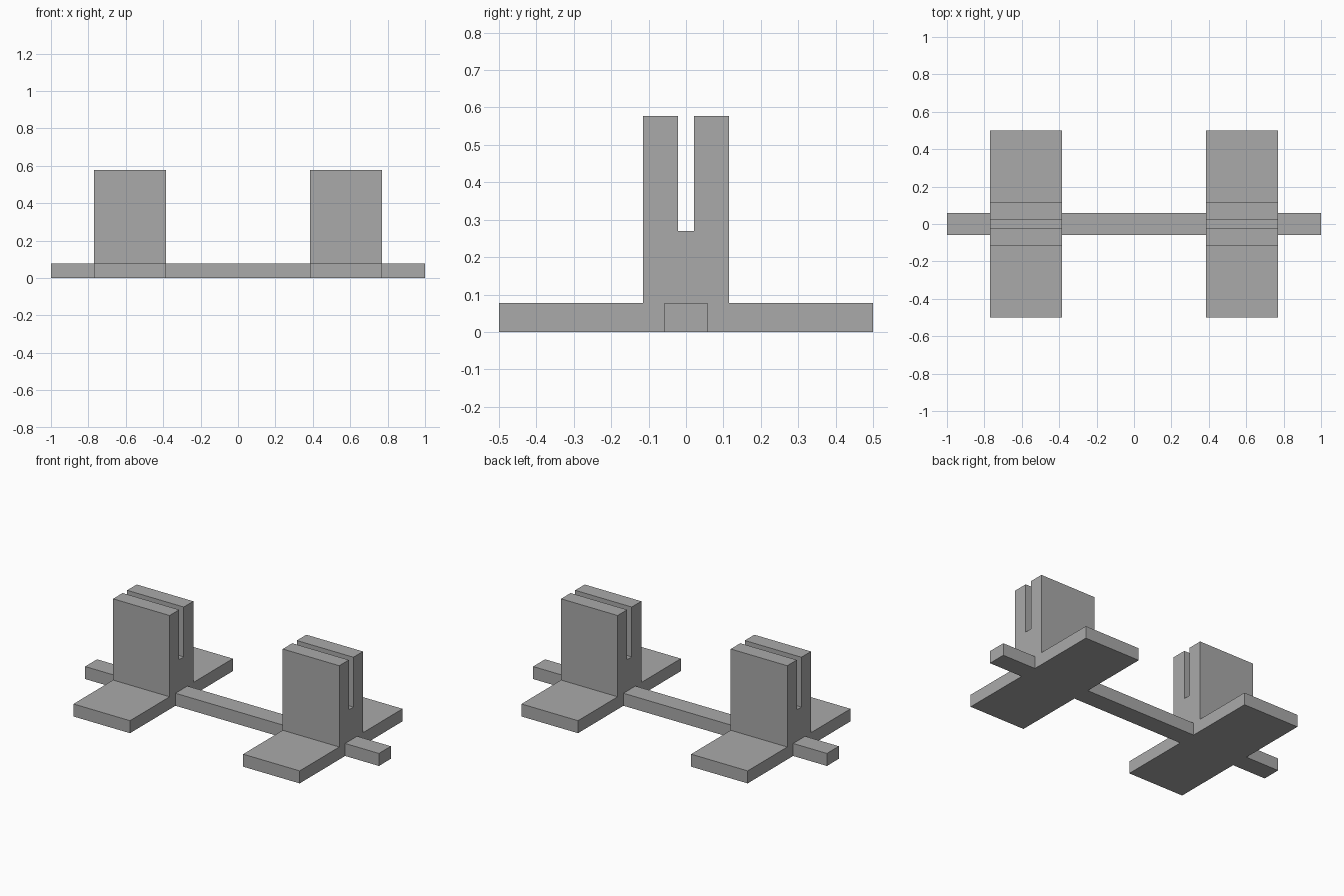
import bpy
import bmesh

cube = bpy.data.objects.get("Cube")
if cube:
    bpy.data.objects.remove(cube, do_unlink=True)

# Main dimensions
BASE_H, TOP_H, SLOT_Z = 0.077, 0.577, 0.27
FOOT_Y, POST_Y, SLOT_Y, BAR_Y = 0.5, 0.115, 0.022, 0.058
INNER_X, OUTER_X, END_X = 0.385, 0.77, 1.0

grey = bpy.data.materials.new("plain grey")
grey.use_nodes = True
colour = (0.4, 0.4, 0.4, 1)
grey.diffuse_color = colour
grey.node_tree.nodes["Principled BSDF"].inputs["Base Color"].default_value = colour


def extrude_along_x(name, profile, x0, x1):
    """Sweep a closed (y, z) profile from x0 to x1."""
    bm = bmesh.new()
    face = bm.faces.new([bm.verts.new((x0, y, z)) for y, z in profile])
    swept = bmesh.ops.extrude_face_region(bm, geom=[face])["geom"]
    verts = [v for v in swept if isinstance(v, bmesh.types.BMVert)]
    bmesh.ops.translate(bm, verts=verts, vec=(x1 - x0, 0, 0))
    bmesh.ops.recalc_face_normals(bm, faces=bm.faces)
    mesh = bpy.data.meshes.new(name)
    bm.to_mesh(mesh)
    bm.free()
    mesh.materials.append(grey)
    obj = bpy.data.objects.new(name, mesh)
    bpy.context.collection.objects.link(obj)
    return obj


# Half outline of the slotted stand, mirrored to the other side
half = [(FOOT_Y, 0), (FOOT_Y, BASE_H), (POST_Y, BASE_H),
        (POST_Y, TOP_H), (SLOT_Y, TOP_H), (SLOT_Y, SLOT_Z)]
stand = half + [(-y, z) for y, z in reversed(half)]
bar = [(BAR_Y, 0), (BAR_Y, BASE_H), (-BAR_Y, BASE_H), (-BAR_Y, 0)]

# Slotted stands and the bar ends outside them
for side, s in (("left", 1), ("right", -1)):
    extrude_along_x(side + "_slotted_stand", stand, s * INNER_X, s * OUTER_X)
    extrude_along_x(side + "_bar_end", bar, s * OUTER_X, s * END_X)

# Bar joining the stands
extrude_along_x("connecting_bar", bar, -INNER_X, INNER_X)
